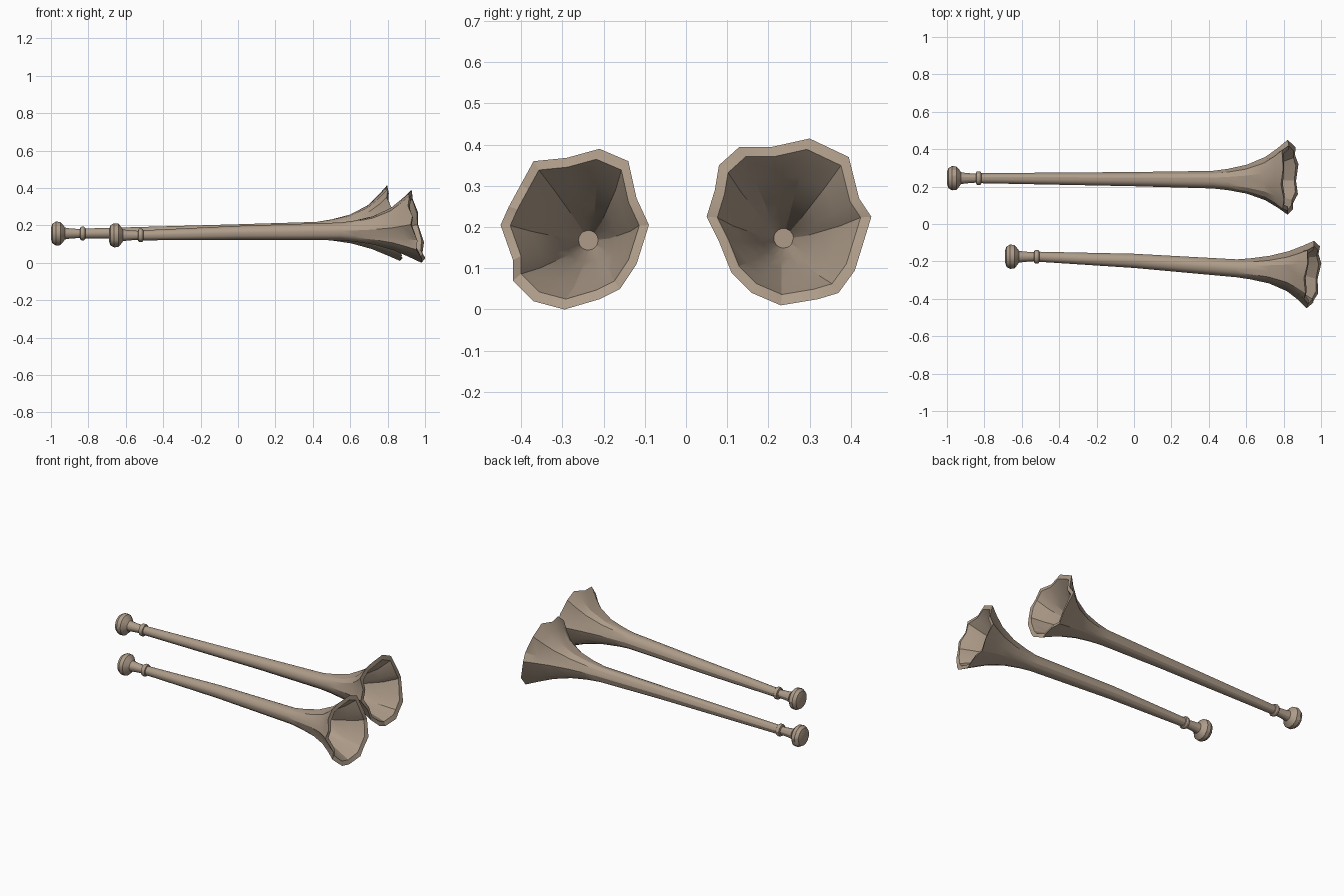
import bpy, bmesh, math
from mathutils import Vector

if "Cube" in bpy.data.objects:
    bpy.data.objects.remove(bpy.data.objects["Cube"])

mat = bpy.data.materials.new("warm taupe")
mat.diffuse_color = (0.42, 0.33, 0.25, 1)
mat.use_nodes = True
mat.node_tree.nodes["Principled BSDF"].inputs["Base Color"].default_value = mat.diffuse_color

# mouthpiece profile: (distance from blowing end, radius)
MOUTH = [(0, .03), (.008, .054), (.027, .065), (.05, .063), (.066, .045), (.075, .032),
         (.1, .028), (.155, .024), (.158, .034), (.165, .037), (.175, .037), (.182, .033), (.184, .027)]
# bell flare: (distance from rim, blend from tube circle to rim outline)
FLARE = [(-.33, .08), (-.23, .21), (-.13, .46), (-.06, .74), (0, 1)]
INNER = [(-.002, .87, 1), (-.08, .55, 0), (-.17, .26, 0), (-.27, .06, 0)]


def make_horn(name, x0, tube, rim_x, slope_z, slope_y, rim):
    n = len(rim)
    cy = (min(p[0] for p in rim) + max(p[0] for p in rim)) / 2
    cz = (min(p[1] for p in rim) + max(p[1] for p in rim)) / 2
    ang = [math.atan2(z - cz, y - cy) for y, z in rim]

    def axis(x):
        # centre and radius along the tube, piecewise linear
        if x <= tube[0][0]:
            return tube[0][1:]
        for a, b in zip(tube, tube[1:]):
            if x <= b[0]:
                t = (x - a[0]) / (b[0] - a[0])
                return [u + (v - u) * t for u, v in zip(a[1:], b[1:])]
        return tube[-1][1:]

    bm = bmesh.new()

    def circle(x, r):
        y, z, _ = axis(x)
        return [bm.verts.new((x, y + r * math.cos(a), z + r * math.sin(a))) for a in ang]

    def flare(d, f, lip=0):
        # tilted, lobed ring of the bell; inner lip shrinks about the rim centre
        x = rim_x + d
        y0, z0, r = axis(x)
        r *= 1 if d > -.01 or lip is None else .95
        out = []
        for i, ((y, z), a) in enumerate(zip(rim, ang)):
            if lip == 1:
                p = Vector((0, cy + (y - cy) * f, cz + (z - cz) * f))
            else:
                c = Vector((0, y0 + r * math.cos(a), z0 + r * math.sin(a)))
                p = c.lerp(Vector((0, y, z)), f)
            wave = .008 * (-1) ** i * f ** 3
            p.x = x + slope_z * f * (p.z - cz) + slope_y * f * (p.y - cy) + wave
            out.append(bm.verts.new(p))
        return out

    rings = [circle(x0 + d, r) for d, r in MOUTH]
    rings += [circle(x, r) for x, y, z, r in tube[1:]]
    rings += [flare(d, f) for d, f in FLARE]
    rings += [flare(d, f, lip) for d, f, lip in INNER]
    rings.append(circle(rim_x - .38, .024))
    for a, b in zip(rings, rings[1:]):
        for i in range(n):
            j = (i + 1) % n
            bm.faces.new((a[i], a[j], b[j], b[i]))
    bm.faces.new(rings[0])
    bm.faces.new(rings[-1])
    bmesh.ops.recalc_face_normals(bm, faces=bm.faces)
    me = bpy.data.meshes.new(name)
    bm.to_mesh(me)
    bm.free()
    me.materials.append(mat)
    ob = bpy.data.objects.new(name, me)
    bpy.context.collection.objects.link(ob)
    bpy.context.view_layer.objects.active = ob
    ob.select_set(True)
    bpy.ops.object.shade_smooth_by_angle(angle=math.radians(25))
    ob.select_set(False)


# rear, longer horn
make_horn("rear_horn", -1.0,
          [(-.82, .245, .157, .029), (0, .24, .169, .038), (.42, .237, .173, .047)],
          .832, -.21, 0,
          [(.30, .415), (.21, .395), (.13, .395), (.08, .35), (.07, .29), (.05, .225),
           (.08, .165), (.11, .09), (.16, .04), (.23, .01), (.32, .025), (.37, .04),
           (.41, .095), (.45, .225), (.42, .27), (.395, .37)])

# front, shorter horn
make_horn("front_horn", -.69,
          [(-.51, -.175, .147, .03), (0, -.197, .16, .038), (.55, -.237, .168, .048)],
          .953, -.2, .11,
          [(-.21, .39), (-.29, .368), (-.37, .36), (-.40, .305), (-.43, .25), (-.45, .205),
           (-.42, .12), (-.42, .07), (-.37, .02), (-.295, 0), (-.21, .025), (-.16, .05),
           (-.12, .11), (-.09, .205), (-.12, .27), (-.14, .36)])
